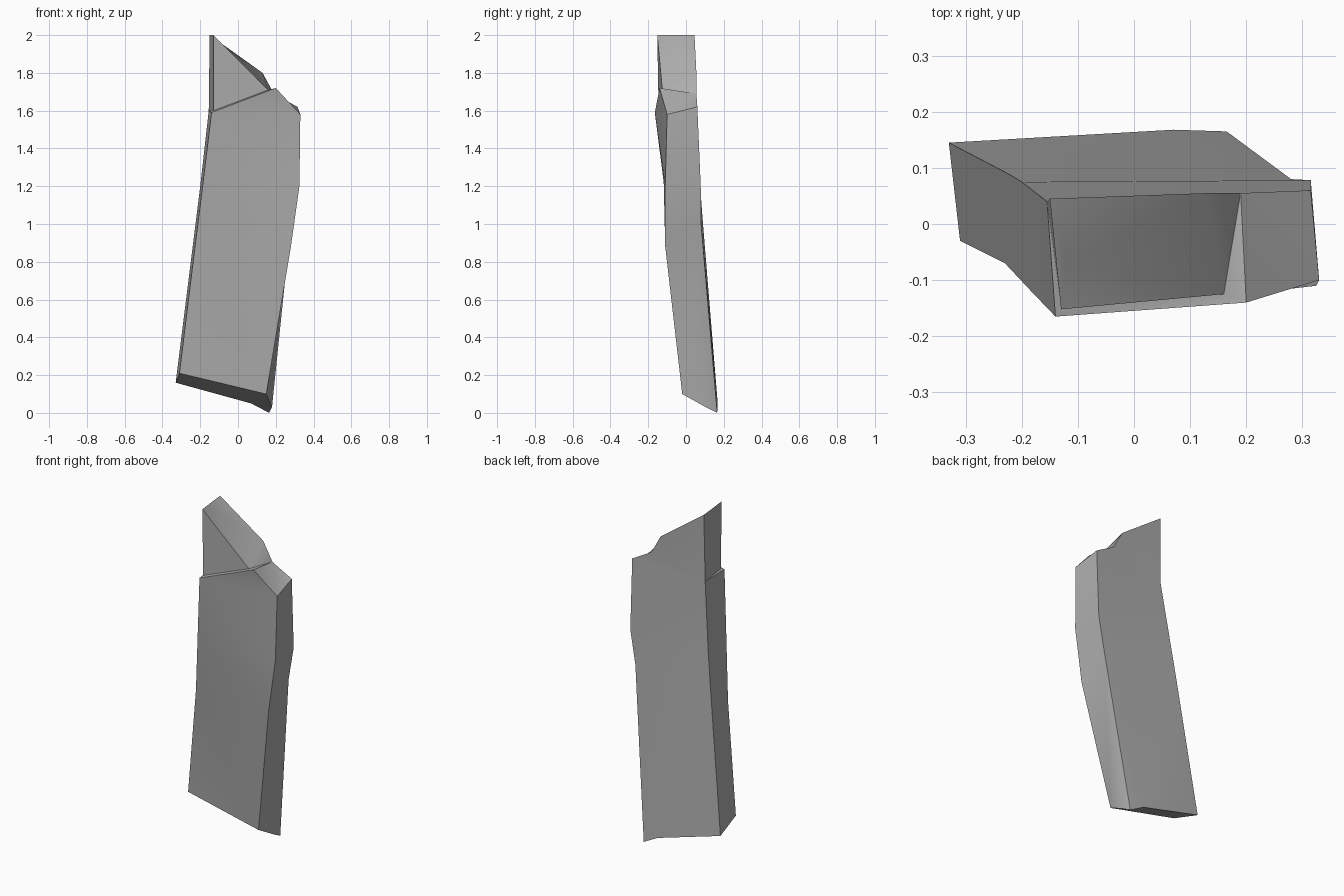
import bpy, bmesh, math

old = bpy.data.objects.get("Cube")
if old:
    bpy.data.objects.remove(old, do_unlink=True)

stone = bpy.data.materials.new("grey stone")
stone.use_nodes = True
colour = (0.42, 0.42, 0.42, 1)
stone.diffuse_color = colour
stone.node_tree.nodes["Principled BSDF"].inputs["Base Color"].default_value = colour

bm = bmesh.new()


def point(x, y, z):
    return bm.verts.new((x, y, z))


def face(*corners):
    bm.faces.new(corners)


# Four-cornered sections of the leaning slab, bottom to shoulder:
# front left, front right, back right, back left
rings = [[point(*corner) for corner in section] for section in (
    ((-.31, -.03, .21), (.15, -.02, .1), (.165, .165, 0), (-.33, .145, .16)),
    ((-.23, -.07, .86), (.28, -.11, .88), (.28, .08, 1), (-.225, .09, 1)),
    ((-.185, -.118, 1.22), (.325, -.11, 1.2), (.315, .078, 1.2), (-.2, .075, 1.2)),
    ((-.14, -.165, 1.59), (.33, -.1, 1.58), (.315, .06, 1.62), (-.155, .04, 1.6)),
)]

# Extra corners that break the bottom edges
chip = point(.18, .105, .03)
heel = point(.07, .168, .05)
front_left, front_right, back_right, back_left = rings[0]
face(front_left, front_right, chip, back_right, heel, back_left)

# Walls between the sections
for level, (low, high) in enumerate(zip(rings, rings[1:])):
    for side in range(4):
        nxt = (side + 1) % 4
        lower_edge = [low[side], low[nxt]]
        if level == 0 and side == 1:
            lower_edge.insert(1, chip)
        if level == 0 and side == 2:
            lower_edge.insert(1, heel)
        face(*lower_edge, high[nxt], high[side])

# Broken top: low shoulder on one side, pointed peak on the other
front_left, front_right, back_right, back_left = rings[-1]
ridge_front = point(.2, -.14, 1.72)
ridge_back = point(.19, .055, 1.69)
notch = point(.16, -.125, 1.71)
step = point(-.13, -.145, 1.6)
tip_front = point(-.13, -.152, 2)
tip_middle = point(-.125, -.065, 1.975)
tip_back = point(-.15, .045, 2)
knee = point(.13, .055, 1.8)

# Shoulder and ledge
face(front_left, front_right, ridge_front)
face(ridge_front, front_right, back_right, ridge_back)
face(front_left, ridge_front, notch, step)
face(ridge_front, ridge_back, notch)
# Peak
face(step, notch, tip_front)
face(tip_front, notch, tip_middle)
face(tip_middle, notch, knee)
face(tip_middle, knee, tip_back)
face(notch, ridge_back, knee)
face(tip_front, tip_middle, tip_back)
face(back_right, back_left, tip_back, knee, ridge_back)
face(back_left, front_left, step, tip_front, tip_back)

bmesh.ops.recalc_face_normals(bm, faces=bm.faces)
bmesh.ops.triangulate(bm, faces=[f for f in bm.faces if len(f.verts) > 3])
mesh = bpy.data.meshes.new("stone_slab")
bm.to_mesh(mesh)
bm.free()
mesh.materials.append(stone)
slab = bpy.data.objects.new("stone_slab", mesh)
bpy.context.collection.objects.link(slab)

# Soft shading over gentle bends, sharp broken edges
bpy.context.view_layer.objects.active = slab
slab.select_set(True)
bpy.ops.object.shade_smooth_by_angle(angle=math.radians(30))
